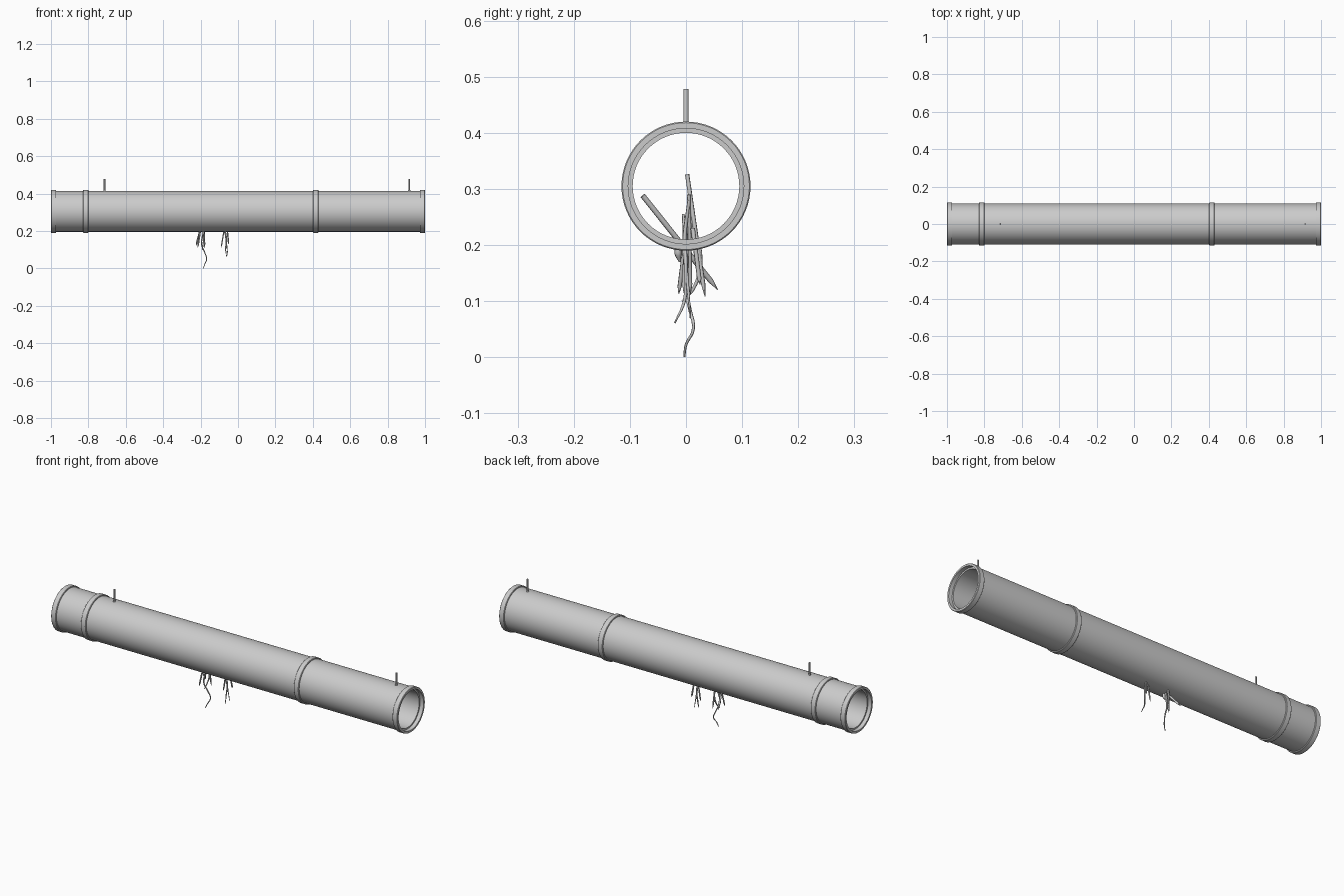
import bpy, bmesh
from math import cos, sin, pi, radians

if "Cube" in bpy.data.objects:
    bpy.data.objects.remove(bpy.data.objects["Cube"])

CZ = 0.305  # pipe axis height


def add_mesh(name, bm, smooth=True):
    bmesh.ops.recalc_face_normals(bm, faces=bm.faces[:])
    me = bpy.data.meshes.new(name)
    bm.to_mesh(me)
    bm.free()
    ob = bpy.data.objects.new(name, me)
    bpy.context.collection.objects.link(ob)
    if smooth:
        bpy.context.view_layer.objects.active = ob
        ob.select_set(True)
        bpy.ops.object.shade_smooth_by_angle(angle=radians(35))
        ob.select_set(False)
    return ob


def revolve_x(name, profile, seg=64):
    """Closed (x, radius) profile swept around the pipe axis."""
    bm = bmesh.new()
    rings = [[bm.verts.new((x, r * cos(2 * pi * i / seg), CZ + r * sin(2 * pi * i / seg)))
              for x, r in profile] for i in range(seg)]
    n = len(profile)
    for i in range(seg):
        a, b = rings[i], rings[(i + 1) % seg]
        for k in range(n):
            bm.faces.new((a[k], a[(k + 1) % n], b[(k + 1) % n], b[k]))
    return add_mesh(name, bm)


def root(name, pts, radii, smooth_path=True):
    """Tapered strand along a path, with a radius at every point."""
    cu = bpy.data.curves.new(name, 'CURVE')
    cu.dimensions = '3D'
    cu.bevel_depth = 1.0
    cu.bevel_resolution = 1
    cu.resolution_u = 5
    cu.use_fill_caps = True
    if smooth_path:
        sp = cu.splines.new('BEZIER')
        sp.bezier_points.add(len(pts) - 1)
        for p, co, r in zip(sp.bezier_points, pts, radii):
            p.co, p.radius = co, r
            p.handle_left_type = p.handle_right_type = 'AUTO'
    else:
        sp = cu.splines.new('POLY')
        sp.points.add(len(pts) - 1)
        for p, co, r in zip(sp.points, pts, radii):
            p.co, p.radius = (*co, 1), r
    ob = bpy.data.objects.new(name, cu)
    bpy.context.collection.objects.link(ob)


# Hollow main pipe, ends slightly recessed in the end collars
E = 0.98
revolve_x("pipe_body", [(-E, 0.095), (-E, 0.109), (E, 0.109), (E, 0.095)])

# Collars: two at the ends, two at the joints
for name, x0, x1 in (("end_collar_left", -1.0, -0.972), ("end_collar_right", 0.972, 1.0),
                     ("joint_collar_left", -0.828, -0.8), ("joint_collar_right", 0.402, 0.43)):
    b = 0.002
    revolve_x(name, [(x0, 0.103), (x0, 0.115 - b), (x0 + b, 0.115),
                     (x1 - b, 0.115), (x1, 0.115 - b), (x1, 0.103)])


# Hanger rods with small base nuts
def rod(name, x, r, z0, z1):
    bm = bmesh.new()
    bmesh.ops.create_cone(bm, cap_ends=True, segments=12, radius1=r, radius2=r, depth=z1 - z0)
    bmesh.ops.translate(bm, verts=bm.verts[:], vec=(x, 0, (z0 + z1) / 2))
    add_mesh(name, bm)


for side, x in (("left", -0.714), ("right", 0.915)):
    rod("hanger_rod_" + side, x, 0.0045, 0.405, 0.478)
    rod("hanger_base_" + side, x, 0.0062, 0.405, 0.418)

# Straight pointed roots poking through the pipe floor
for i, (top, tip, r) in enumerate((
        ((-0.18, -0.077, 0.288), (-0.225, 0.057, 0.12), 0.005),
        ((-0.185, 0.002, 0.326), (-0.178, 0.034, 0.108), 0.004),
        ((-0.195, 0.003, 0.24), (-0.215, -0.013, 0.113), 0.004),
        ((-0.06, 0.005, 0.29), (-0.09, 0.008, 0.112), 0.0035),
        ((-0.06, 0.012, 0.23), (-0.05, 0.025, 0.13), 0.004))):
    near = tuple(a + (b - a) * 0.9 for a, b in zip(top, tip))
    root(f"straight_root_{i}", [top, near, tip], [r, r, 0.0006], False)

# Short thick root stub
root("root_stub", [(-0.185, -0.012, 0.205), (-0.187, -0.014, 0.185), (-0.19, -0.011, 0.17)],
     [0.006, 0.007, 0.002])

# Thin winding roots
root("long_root", [(-0.19, -0.005, 0.255), (-0.187, 0.0, 0.19), (-0.195, -0.003, 0.13),
                   (-0.178, 0.007, 0.085), (-0.168, 0.013, 0.05), (-0.178, 0.0, 0.022),
                   (-0.186, -0.003, 0.001)],
     [0.0025, 0.005, 0.0035, 0.003, 0.0027, 0.0024, 0.0018])
root("side_root", [(-0.185, 0.008, 0.25), (-0.182, 0.026, 0.17), (-0.188, 0.012, 0.12),
                   (-0.19, -0.007, 0.1)], [0.003, 0.004, 0.003, 0.0015])
root("small_root_a", [(-0.06, 0.005, 0.28), (-0.068, -0.003, 0.2), (-0.062, 0.002, 0.14),
                      (-0.054, 0.008, 0.07)], [0.0025, 0.004, 0.003, 0.0014])
root("small_root_b", [(-0.075, -0.004, 0.23), (-0.062, 0.0, 0.16), (-0.066, -0.003, 0.1),
                      (-0.06, -0.02, 0.061)], [0.0025, 0.0035, 0.003, 0.0014])
